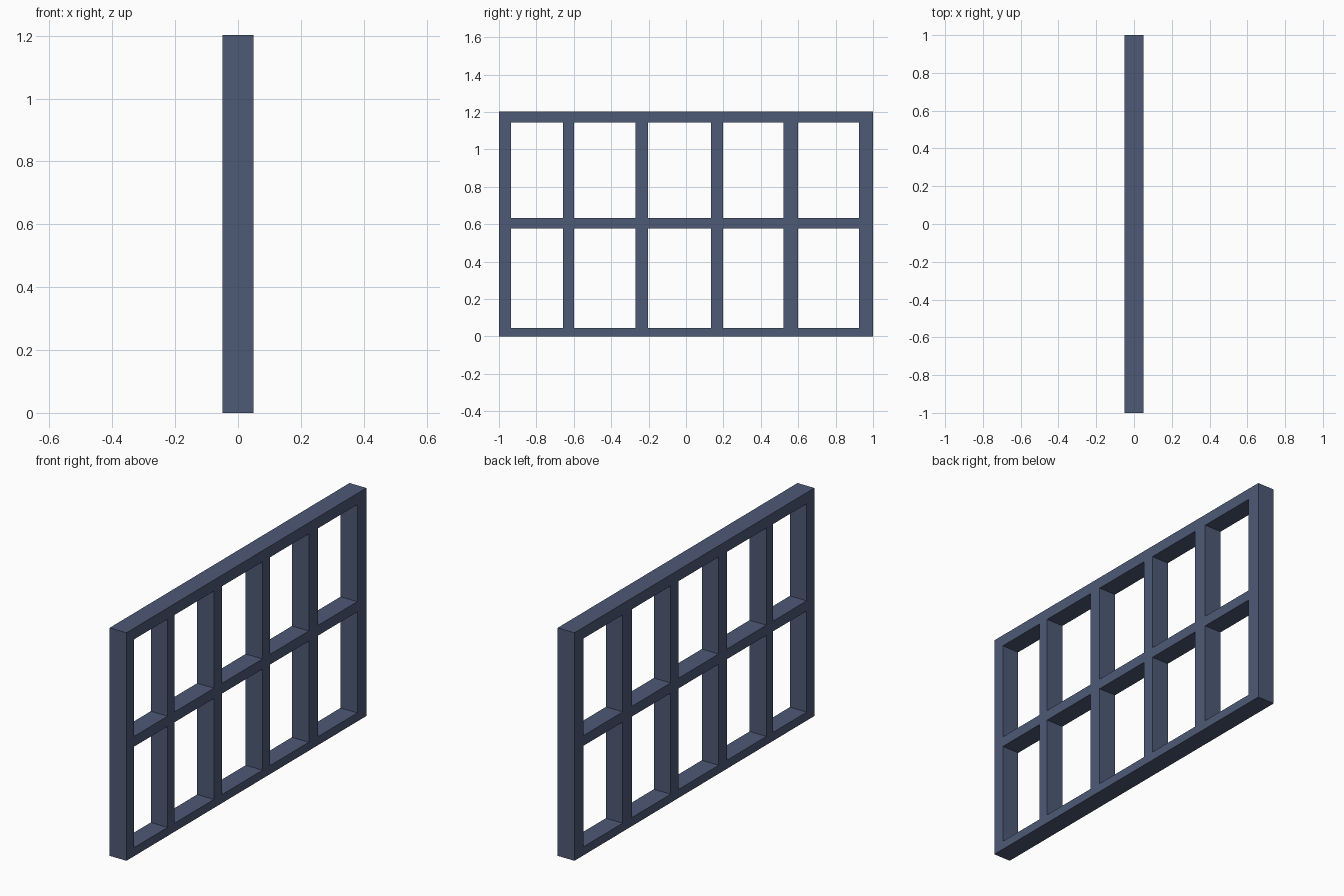
import bpy, bmesh

if "Cube" in bpy.data.objects:
    bpy.data.objects.remove(bpy.data.objects["Cube"])

# Bar edges across the width (y) and height (z); even intervals are solid bars
YS = [-1.0, -0.936, -0.657, -0.6, -0.27, -0.202, 0.134, 0.198, 0.52, 0.598, 0.925, 1.0]
ZS = [0.0, 0.045, 0.578, 0.632, 1.144, 1.203]
DEPTH = 0.098

# Flat lattice of solid cells, leaving the ten panes open
bm = bmesh.new()
grid = [[bm.verts.new((-DEPTH / 2, y, z)) for z in ZS] for y in YS]
for i in range(len(YS) - 1):
    for j in range(len(ZS) - 1):
        if i % 2 == 0 or j % 2 == 0:
            bm.faces.new((grid[i][j], grid[i][j + 1], grid[i + 1][j + 1], grid[i + 1][j]))

# Thicken the lattice into a solid frame
front = bm.faces[:]
res = bmesh.ops.extrude_face_region(bm, geom=front, use_keep_orig=True)
moved = [g for g in res["geom"] if isinstance(g, bmesh.types.BMVert)]
bmesh.ops.translate(bm, verts=moved, vec=(DEPTH, 0, 0))
bmesh.ops.recalc_face_normals(bm, faces=bm.faces)

mesh = bpy.data.meshes.new("window_frame")
bm.to_mesh(mesh)
bm.free()
frame = bpy.data.objects.new("window_frame", mesh)
bpy.context.collection.objects.link(frame)

# Slate blue paint
paint = bpy.data.materials.new("slate_paint")
paint.diffuse_color = (0.075, 0.1, 0.18, 1)
paint.use_nodes = True
paint.node_tree.nodes["Principled BSDF"].inputs["Base Color"].default_value = paint.diffuse_color
mesh.materials.append(paint)
